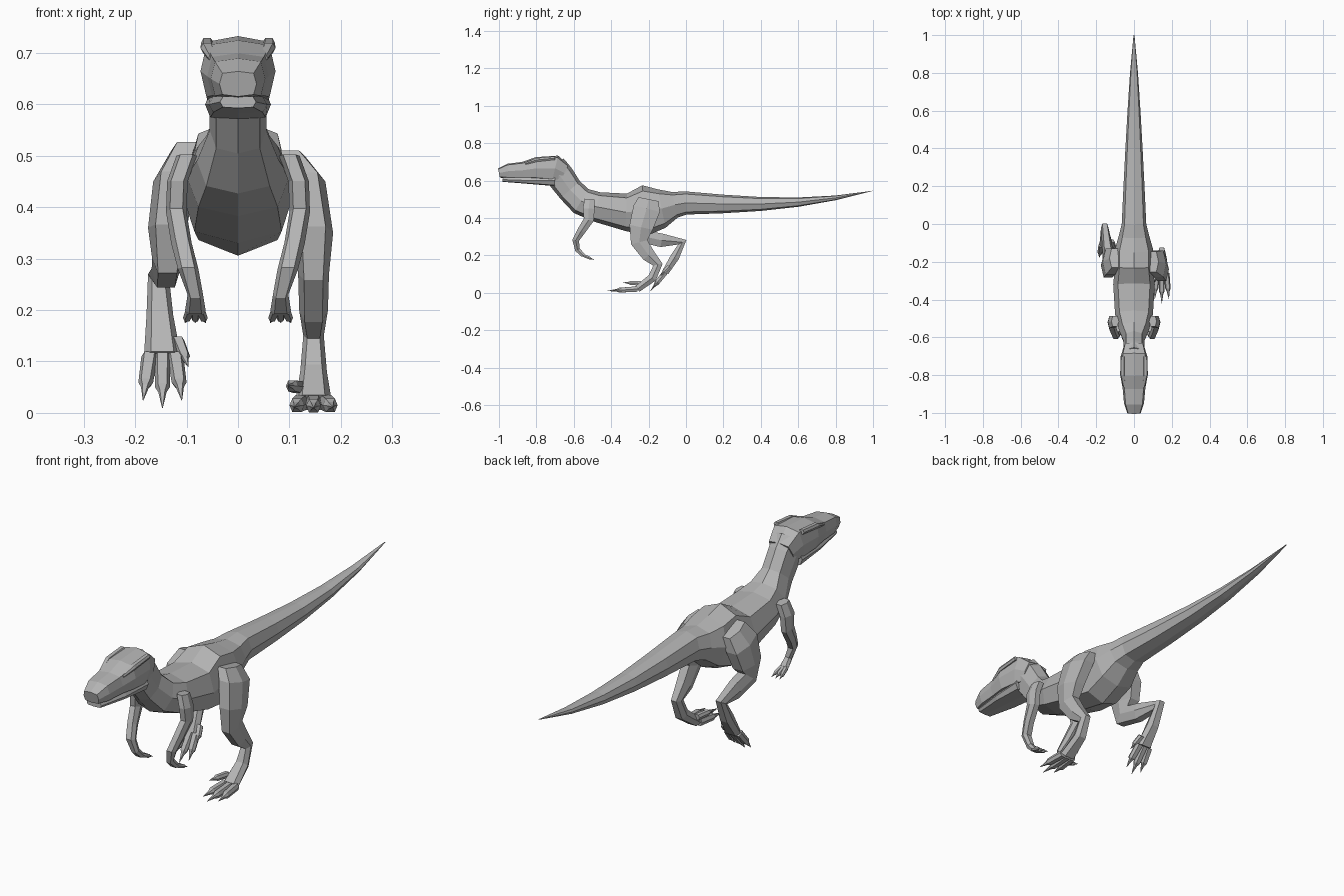
import bpy
import bmesh
import math
from mathutils import Vector

if "Cube" in bpy.data.objects:
    bpy.data.objects.remove(bpy.data.objects["Cube"], do_unlink=True)

# Single flat skin colour
skin = bpy.data.materials.new("grey_skin")
skin.use_nodes = True
grey = (0.46, 0.46, 0.46, 1)
skin.diffuse_color = grey
skin.node_tree.nodes["Principled BSDF"].inputs["Base Color"].default_value = grey


def section(centre, along, width, depth, sides, roundness):
    """Rounded box ring that stands square to the path direction."""
    across = Vector((1, 0, 0))
    upright = along.cross(across).normalized()
    ring = []
    for k in range(sides):
        angle = math.tau * k / sides
        x, y = (math.copysign(abs(v) ** roundness, v)
                for v in (math.cos(angle), math.sin(angle)))
        ring.append(centre + across * width * x + upright * depth * y)
    return ring


def loft(name, path, girths, sides=6, roundness=0.7):
    """Skin a path of points with rings of given half width and half depth."""
    bm = bmesh.new()
    path = [Vector(point) for point in path]
    steps = [(b - a).normalized() for a, b in zip(path, path[1:])]
    directions = [a + b for a, b in zip(steps[:1] + steps, steps + steps[-1:])]
    loops = []
    for point, along, (width, depth) in zip(path, directions, girths):
        ring = section(point, along, width, depth, sides, roundness)
        loops.append([bm.verts.new(corner) for corner in ring])
    for first, second in zip(loops, loops[1:]):
        for i in range(sides):
            bm.faces.new((first[i - 1], first[i], second[i], second[i - 1]))
    bm.faces.new(loops[0])
    bm.faces.new(loops[-1])
    bmesh.ops.recalc_face_normals(bm, faces=bm.faces)
    mesh = bpy.data.meshes.new(name)
    bm.to_mesh(mesh)
    bm.free()
    mesh.materials.append(skin)
    obj = bpy.data.objects.new(name, mesh)
    bpy.context.collection.objects.link(obj)


def central_loft(name, stations, roundness):
    """Loft on the middle plane from stations of y, z, half width, half depth."""
    path = [(0, y, z) for y, z, width, depth in stations]
    girths = [(width, depth) for y, z, width, depth in stations]
    loft(name, path, girths, sides=8, roundness=roundness)


def digit(name, root, reach, radius):
    """Toe or finger: a straight joint, then a claw that narrows to a point."""
    path = [root, root + reach * 0.6, root + reach * 0.7, root + reach]
    girths = [(radius * taper, radius * taper) for taper in (1, 0.9, 0.5, 0.05)]
    loft(name, path, girths)


def foot_digits(side, foot, heading, inward):
    """Three fanned toes and a raised inner sickle claw."""
    for fan, place in zip((-1, 0, 1), ("first", "middle", "last")):
        spread = Vector((fan * 0.025, 0, 0))
        reach = heading * (1 - abs(fan) * 0.15) + spread * 0.5
        digit(f"{side}_{place}_toe", foot + spread, reach, 0.016)
    root = foot + Vector((inward * 0.03, 0.02, 0.03))
    digit(f"{side}_sickle_claw", root, heading * 0.6 + Vector((inward * 0.02, 0, 0.01)), 0.013)


# Neck and torso, continued by a tail that tapers evenly
torso = [
    (-0.71, 0.66, 0.06, 0.08),
    (-0.67, 0.62, 0.055, 0.075),
    (-0.62, 0.55, 0.055, 0.07),
    (-0.56, 0.49, 0.08, 0.075),
    (-0.48, 0.46, 0.1, 0.08),
    (-0.32, 0.43, 0.11, 0.1),
    (-0.22, 0.44, 0.1, 0.135),
    (-0.13, 0.45, 0.1, 0.105),
    (-0.06, 0.47, 0.08, 0.07),
]
tail = []
for step in range(6):
    t = step / 5
    rest = max(1 - t, 0.01)
    height = 0.48 + 0.065 * t ** 3 - 0.01 * math.sin(math.pi * t)
    tail.append((t, height, 0.065 * rest ** 0.7, 0.062 * rest))
central_loft("body", torso + tail, 0.75)

# Head: boxy skull with a separate lower jaw
central_loft("skull", [
    (-1, 0.64, 0.036, 0.025),
    (-0.95, 0.65, 0.053, 0.04),
    (-0.87, 0.655, 0.06, 0.045),
    (-0.8, 0.665, 0.073, 0.06),
    (-0.7, 0.665, 0.07, 0.07),
    (-0.65, 0.64, 0.055, 0.05),
], 0.5)
central_loft("lower_jaw", [
    (-0.98, 0.605, 0.035, 0.012),
    (-0.84, 0.6, 0.057, 0.018),
    (-0.7, 0.6, 0.064, 0.03),
], 0.5)

# Matching pairs on the head and chest
for side, mirror in (("left", 1), ("right", -1)):
    brow = [(mirror * 0.05, -0.86, 0.69), (mirror * 0.06, -0.8, 0.71),
            (mirror * 0.06, -0.7, 0.72)]
    loft(side + "_brow", brow, [(0.008, 0.006), (0.013, 0.011), (0.012, 0.01)])

    # Arm bent at the elbow with the hand curled back
    arm = [
        (0.1, -0.515, 0.5),
        (0.118, -0.52, 0.45),
        (0.12, -0.52, 0.39),
        (0.11, -0.56, 0.33),
        (0.097, -0.59, 0.28),
        (0.083, -0.58, 0.23),
        (0.083, -0.55, 0.2),
    ]
    arm = [Vector((x * mirror, y, z)) for x, y, z in arm]
    shoulder_to_wrist = [(0.02, depth) for depth in (0.03, 0.035, 0.03, 0.024, 0.02)]
    loft(side + "_arm", arm, shoulder_to_wrist + [(0.015, 0.015), (0.02, 0.012)])
    for fan, place in zip((-1, 0, 1), ("inner", "middle", "outer")):
        spread = Vector((fan * 0.01, 0, 0))
        reach = Vector((0, 0.06, -0.025)) + spread
        digit(f"{side}_{place}_finger", arm[-1] + spread, reach, 0.009)

# Legs share their girths from hip to foot, but each has its own pose
leg_girths = [(0.03, 0.06), (0.04, 0.08), (0.038, 0.07), (0.03, 0.05),
              (0.028, 0.04), (0.02, 0.028), (0.026, 0.026), (0.036, 0.02)]
planted = [
    (0.1, -0.2, 0.5),
    (0.13, -0.21, 0.45),
    (0.147, -0.24, 0.35),
    (0.147, -0.25, 0.27),
    (0.147, -0.2, 0.2),
    (0.147, -0.15, 0.15),
    (0.147, -0.18, 0.08),
    (0.147, -0.26, 0.02),
]
lifted = [
    (-0.1, -0.18, 0.51),
    (-0.125, -0.2, 0.45),
    (-0.137, -0.22, 0.36),
    (-0.137, -0.22, 0.3),
    (-0.14, -0.13, 0.28),
    (-0.155, -0.02, 0.27),
    (-0.152, -0.06, 0.19),
    (-0.147, -0.11, 0.11),
]
loft("left_leg", planted, leg_girths)
loft("right_leg", lifted, leg_girths)
foot_digits("left", Vector(planted[-1]), Vector((0, -0.16, -0.01)), -1)
foot_digits("right", Vector(lifted[-1]), Vector((0, -0.08, -0.1)), 1)
